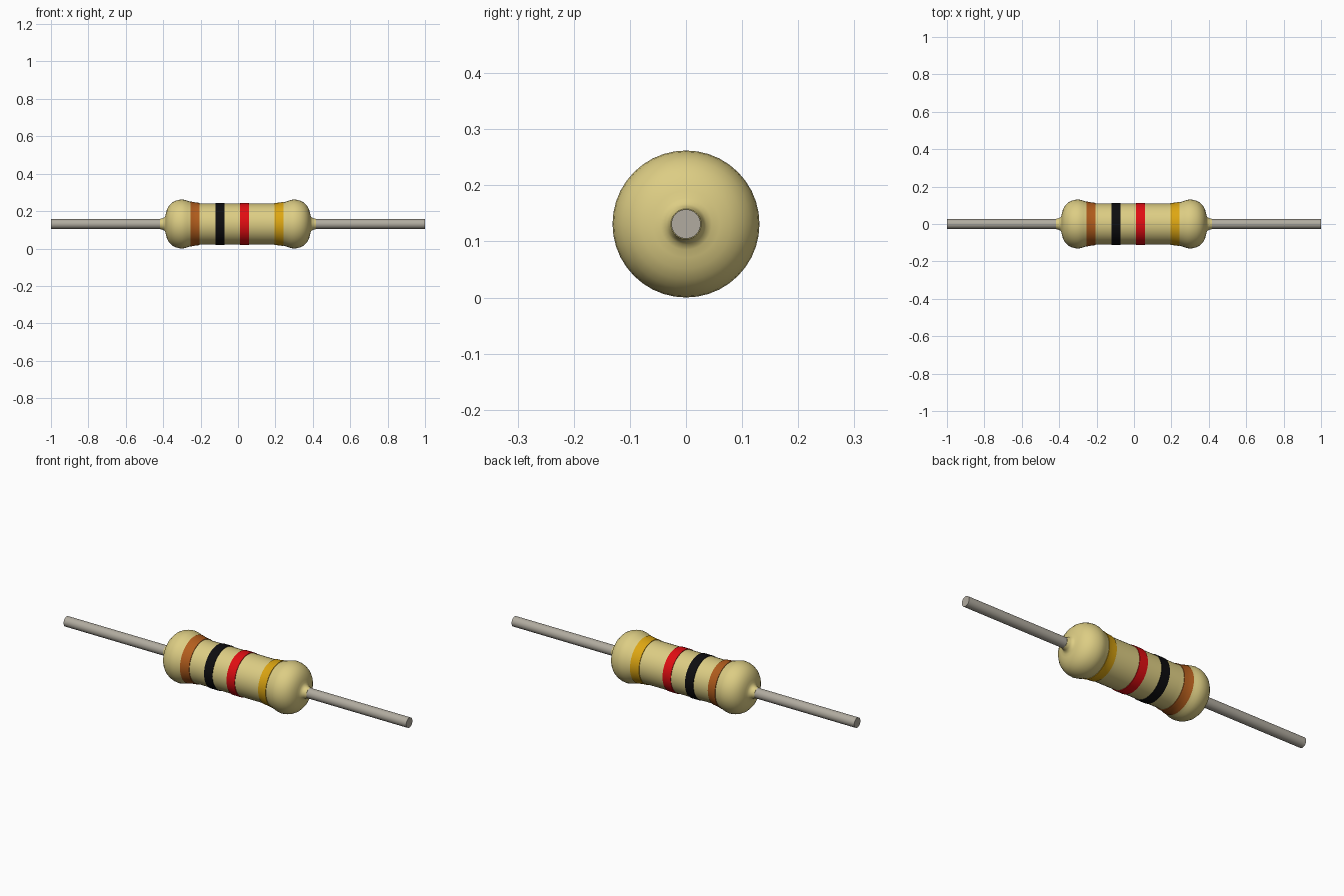
import bpy, bmesh, math

cube = bpy.data.objects.get("Cube")
if cube:
    bpy.data.objects.remove(cube)

SIDES = 40
AXIS_Z = 0.131


def material(name, rgb):
    m = bpy.data.materials.new(name)
    m.use_nodes = True
    m.diffuse_color = (*rgb, 1)
    bsdf = m.node_tree.nodes["Principled BSDF"]
    bsdf.inputs["Base Color"].default_value = (*rgb, 1)
    bsdf.inputs["Roughness"].default_value = 0.5
    return m


def lathe(name, profile, mat, angle=40):
    """Turn (x, radius) points around the long axis; close both ends."""
    bm = bmesh.new()
    rings = []
    for x, r in profile:
        ring = []
        for i in range(SIDES):
            a = math.tau * i / SIDES
            ring.append(bm.verts.new((x, r * math.sin(a), AXIS_Z + r * math.cos(a))))
        rings.append(ring)
    for a, b in zip(rings, rings[1:]):
        for i in range(SIDES):
            j = (i + 1) % SIDES
            bm.faces.new((a[i], a[j], b[j], b[i]))
    bm.faces.new(rings[0])
    bm.faces.new(rings[-1])
    bmesh.ops.recalc_face_normals(bm, faces=bm.faces)
    mesh = bpy.data.meshes.new(name)
    bm.to_mesh(mesh)
    bm.free()
    mesh.materials.append(mat)
    obj = bpy.data.objects.new(name, mesh)
    bpy.context.collection.objects.link(obj)
    bpy.ops.object.select_all(action="DESELECT")
    obj.select_set(True)
    bpy.context.view_layer.objects.active = obj
    bpy.ops.object.shade_smooth_by_angle(angle=math.radians(angle))
    return obj


beige = material("beige_coating", (0.72, 0.61, 0.23))
steel = material("grey_metal", (0.44, 0.41, 0.35))
brown = material("brown_paint", (0.45, 0.11, 0.012))
black = material("black_paint", (0.004, 0.004, 0.005))
red = material("red_paint", (0.75, 0.004, 0.006))
gold = material("gold_paint", (0.72, 0.38, 0.006))

# Body: half profile from the waist to the wire collar, then mirrored
half = [(0.18, 0.109), (0.205, 0.11), (0.23, 0.1125), (0.25, 0.117),
        (0.27, 0.1245), (0.285, 0.129), (0.30, 0.131), (0.318, 0.129),
        (0.336, 0.1235), (0.353, 0.114), (0.368, 0.099), (0.379, 0.08),
        (0.385, 0.06), (0.388, 0.046), (0.393, 0.036), (0.402, 0.031),
        (0.418, 0.027)]
lathe("body", [(-x, r) for x, r in reversed(half)] + half, beige, 60)


def body_radius(x):
    x = abs(x)
    for (x0, r0), (x1, r1) in zip(half, half[1:]):
        if x0 <= x <= x1:
            return r0 + (r1 - r0) * (x - x0) / (x1 - x0)
    return half[0][1]


# Painted bands hug the body surface
for name, mat, centre in (("brown_band", brown, -0.23), ("black_band", black, -0.096),
                          ("red_band", red, 0.035), ("gold_band", gold, 0.22)):
    xs = [centre + 0.024 * t for t in (-1, -0.5, 0, 0.5, 1)]
    lathe(name, [(x, body_radius(x) + 0.003) for x in xs], mat)

# Wire leads
for name, side in (("left_lead", 1), ("right_lead", -1)):
    lathe(name, [(side * 0.37, 0.026), (side * 1.0, 0.026)], steel)
